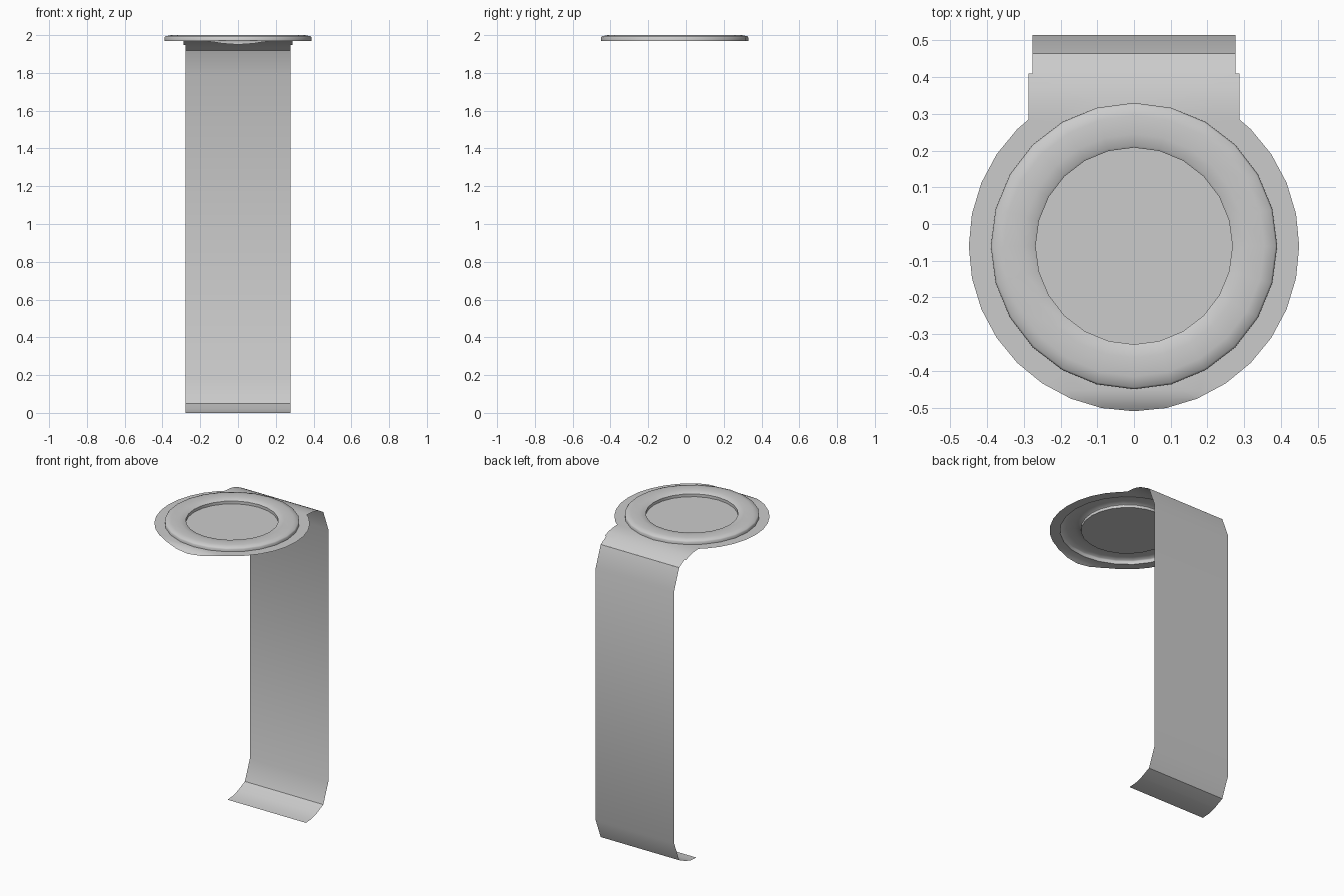
import bpy, bmesh
from math import sin, cos, pi, radians
from mathutils import Vector

cube = bpy.data.objects.get("Cube")
if cube:
    bpy.data.objects.remove(cube, do_unlink=True)

grey = bpy.data.materials.new("plain grey")
grey.use_nodes = True
COLOUR = (0.6, 0.6, 0.6, 1)
grey.diffuse_color = COLOUR
grey.node_tree.nodes["Principled BSDF"].inputs["Base Color"].default_value = COLOUR

CY = -0.06          # centre of the round plate
PLATE_Z = 1.972     # height of the flat sheet


def finish(bm, name, angle=30):
    mesh = bpy.data.meshes.new(name)
    bm.to_mesh(mesh)
    bm.free()
    mesh.materials.append(grey)
    obj = bpy.data.objects.new(name, mesh)
    bpy.context.collection.objects.link(obj)
    bpy.ops.object.select_all(action='DESELECT')
    obj.select_set(True)
    bpy.context.view_layer.objects.active = obj
    bpy.ops.object.shade_smooth_by_angle(angle=radians(angle))
    return obj


def circle(radius, sides):
    return [(radius * sin(2 * pi * i / sides), CY + radius * cos(2 * pi * i / sides))
            for i in range(sides)]


def loop(bm, points, z):
    verts = [bm.verts.new((x, y, z)) for x, y in points]
    return [bm.edges.new((v, verts[i - 1])) for i, v in enumerate(verts)]


# Flange: round sheet with a stepped tab at the back and a hole for the raised ring
right_tab = [(0.277, 0.465), (0.277, 0.41), (0.288, 0.41), (0.288, 0.284)]
left_tab = [(-x, y) for x, y in reversed(right_tab)]
arc = [p for p in circle(0.45, 32) if p[1] < 0.28]
bm = bmesh.new()
edges = loop(bm, right_tab + arc + left_tab, PLATE_Z) + loop(bm, circle(0.39, 24), PLATE_Z)
bmesh.ops.triangle_fill(bm, edges=edges, use_beauty=True, normal=(0, 0, 1))
for y in (-0.495, -0.475, -0.455, 0.3, 0.34, 0.375, 0.41, 0.44):
    bmesh.ops.bisect_plane(bm, geom=bm.verts[:] + bm.edges[:] + bm.faces[:],
                           plane_co=(0, y, 0), plane_no=(0, 1, 0))
# Curl the front lip and the rear tab downwards
for v in bm.verts:
    front = max(0, -0.455 - v.co.y)
    back = max(0, v.co.y - 0.3)
    v.co.z -= 7.3 * front ** 2 + 1.98 * back ** 2
for f in bm.faces:
    f.normal_update()
    if f.normal.z < 0:
        f.normal_flip()
finish(bm, "flange")

# Raised ring with the sunken centre, spun from one profile
profile = [(0.39, PLATE_Z - 0.002), (0.39, 1.988), (0.385, 1.994), (0.355, 2.0), (0.305, 2.0),
           (0.274, 1.994), (0.268, 1.99), (0.268, PLATE_Z)]
bm = bmesh.new()
rows = [[bm.verts.new((x, y, z)) for x, y in circle(r, 24)] for r, z in profile]
for outer, inner in zip(rows, rows[1:]):
    for i in range(24):
        bm.faces.new((outer[i], outer[i - 1], inner[i - 1], inner[i]))
bm.faces.new(rows[-1])
bmesh.ops.recalc_face_normals(bm, faces=bm.faces)
if sum(f.normal.z * f.calc_area() for f in bm.faces) < 0:
    bmesh.ops.reverse_faces(bm, faces=bm.faces)
finish(bm, "raised_ring", 40)

# Band: thin upright strip with a bent top and a curled foot
path = [(0.465, 1.918), (0.515, 1.79), (0.515, 0.175), (0.465, 0.05),
        (0.40, 0.02), (0.345, 0.004), (0.29, 0)]
bm = bmesh.new()
pairs = [[bm.verts.new((x, y, z)) for x in (-0.277, 0.277)] for y, z in path]
for (a, b), (c, d) in zip(pairs, pairs[1:]):
    bm.faces.new((a, b, d, c))
bmesh.ops.reverse_faces(bm, faces=[f for f in bm.faces])
for f in bm.faces:
    f.normal_update()
if bm.faces[:][1].normal.y < 0:
    bmesh.ops.reverse_faces(bm, faces=bm.faces[:])
finish(bm, "band")
